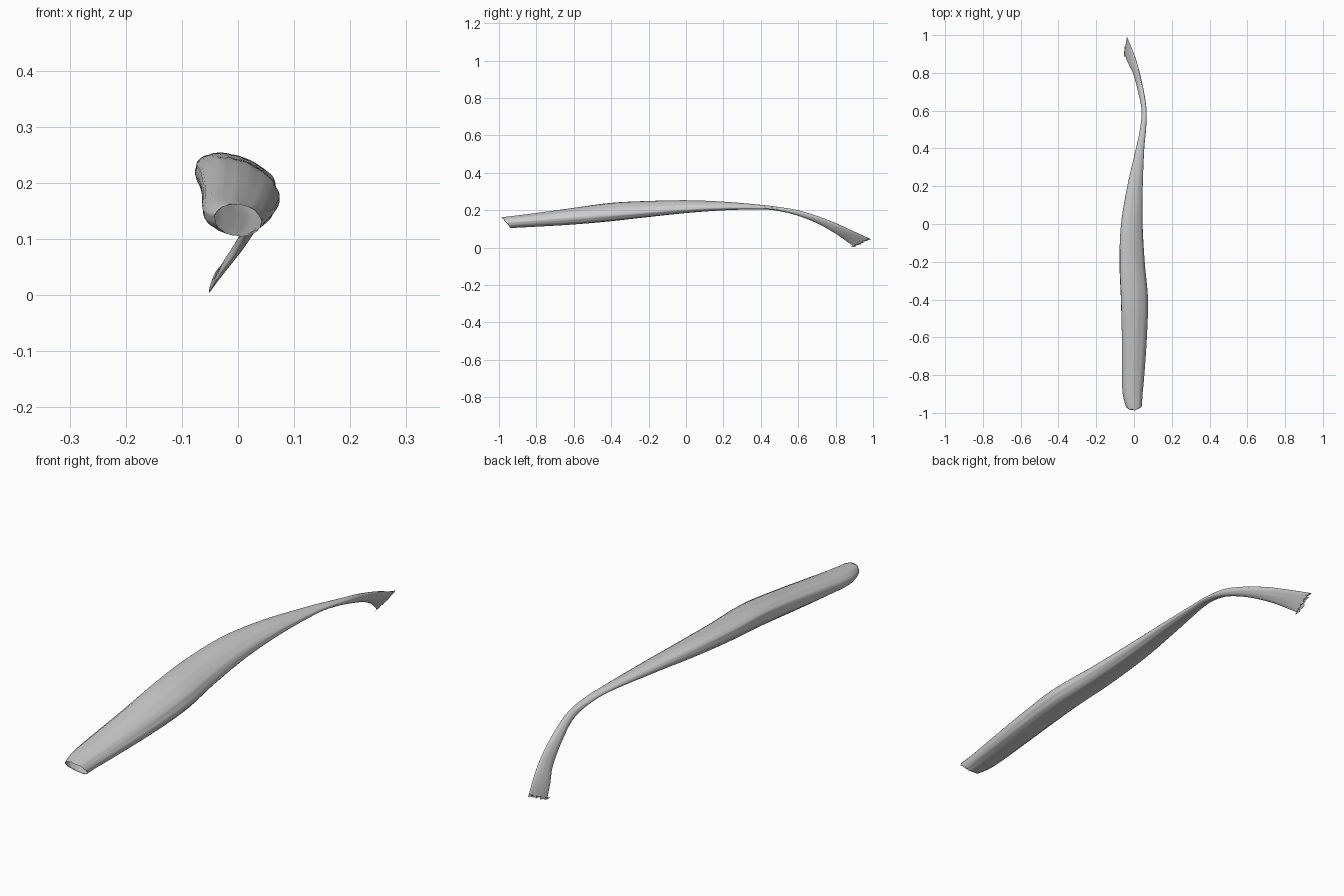
import bpy, bmesh, random
from math import sin, cos, pi, radians

if "Cube" in bpy.data.objects:
    bpy.data.objects.remove(bpy.data.objects["Cube"])

random.seed(4)
SIDES, STEPS = 56, 8

# Cross-sections: y, x min, x max, z min, z max, skew angle (small = thin diagonal ribbon), end lean
SECTIONS = [
    (-0.965, -0.042, 0.042, 0.104, 0.162, 97, -0.025),
    (-0.90, -0.060, 0.046, 0.107, 0.172, 98, -0.01),
    (-0.80, -0.065, 0.055, 0.112, 0.186, 100, 0),
    (-0.60, -0.066, 0.069, 0.124, 0.214, 104, 0),
    (-0.40, -0.071, 0.075, 0.141, 0.240, 108, 0),
    (-0.20, -0.078, 0.057, 0.163, 0.250, 110, 0),
    (0.00, -0.069, 0.046, 0.184, 0.254, 110, 0),
    (0.20, -0.036, 0.047, 0.199, 0.246, 108, 0),
    (0.40, 0.010, 0.055, 0.204, 0.229, 100, 0),
    (0.50, 0.031, 0.064, 0.195, 0.217, 90, 0),
    (0.60, 0.040, 0.067, 0.170, 0.200, 80, 0),
    (0.70, 0.021, 0.053, 0.130, 0.170, 60, 0),
    (0.80, -0.005, 0.030, 0.078, 0.130, 40, 0.005),
    (0.87, -0.032, 0.005, 0.040, 0.091, 30, 0.02),
    (0.945, -0.052, -0.036, 0.004, 0.045, 25, 0.046),
]


def spline(a, b, c, d, t):
    return 0.5 * (2 * b + (c - a) * t + (2 * a - 5 * b + 4 * c - d) * t * t
                  + (3 * b - a - 3 * c + d) * t ** 3)


def smooth_sections():
    n = len(SECTIONS)
    for i in range(n - 1):
        four = [SECTIONS[min(max(i + k, 0), n - 1)] for k in (-1, 0, 1, 2)]
        for s in range(STEPS):
            yield [spline(*v, s / STEPS) for v in zip(*four)]
    yield list(SECTIONS[-1])


# Long muscle belly tapering into a twisted, flattened tendon, open at both frayed ends
bm = bmesh.new()
rings = []
rows = list(smooth_sections())
for r, (y, x0, x1, z0, z1, skew, lean) in enumerate(rows):
    ring = []
    for k in range(SIDES):
        a = 2 * pi * k / SIDES
        # faint lengthwise fibre ridges
        fibre = 1 - 0.012 * (1 + sin(9 * a + 3 * y)) - 0.008 * (1 + sin(17 * a - 4 * y))
        u, v = cos(a), cos(a - radians(skew))
        fray = 0.0
        if r == 0:
            fray = random.uniform(0, 0.014)
        elif r == len(rows) - 1:
            fray = random.uniform(-0.025, 0.008)
        ring.append(bm.verts.new(((x0 + x1) / 2 + (x1 - x0) / 2 * u * fibre,
                                  y + lean * v + fray,
                                  (z0 + z1) / 2 + (z1 - z0) / 2 * v * fibre)))
    rings.append(ring)
for p, q in zip(rings, rings[1:]):
    for k in range(SIDES):
        j = (k + 1) % SIDES
        bm.faces.new((p[k], p[j], q[j], q[k]))
bmesh.ops.recalc_face_normals(bm, faces=bm.faces)
for f in bm.faces:
    f.smooth = True
mesh = bpy.data.meshes.new("muscle_with_tendon")
bm.to_mesh(mesh)
bm.free()
obj = bpy.data.objects.new("muscle_with_tendon", mesh)
bpy.context.collection.objects.link(obj)
